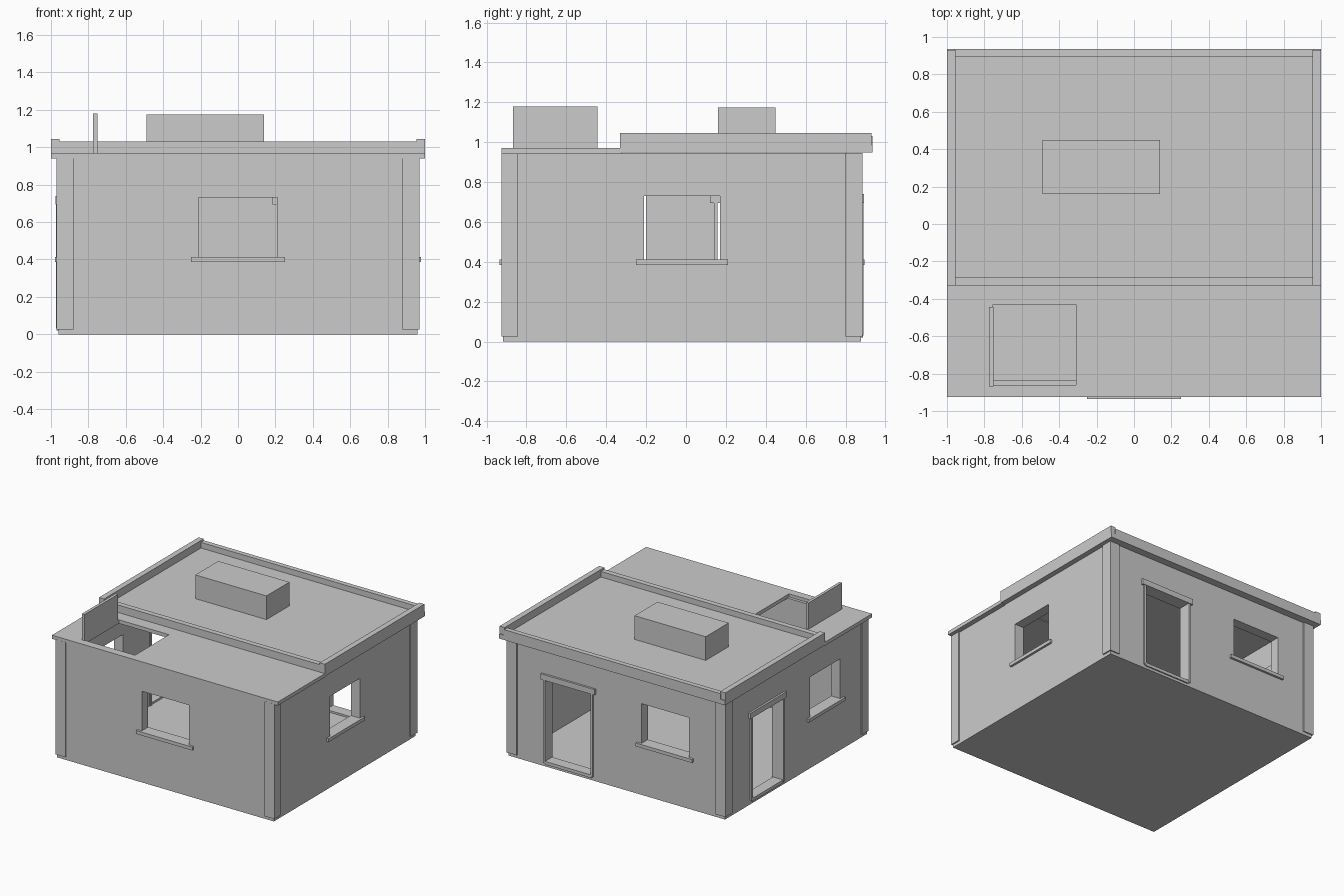
import bpy

old = bpy.data.objects.get("Cube")
if old:
    bpy.data.objects.remove(old, do_unlink=True)

grey = bpy.data.materials.new("plain_grey")
grey.use_nodes = True
colour = (0.6, 0.6, 0.6, 1)
grey.diffuse_color = colour
grey.node_tree.nodes["Principled BSDF"].inputs["Base Color"].default_value = colour


def box(name, xs, ys, zs):
    """Box spanning three ranges."""
    (x0, x1), (y0, y1), (z0, z1) = xs, ys, zs
    ring = [(x0, y0), (x1, y0), (x1, y1), (x0, y1)]
    verts = [(x, y, z) for z in (z0, z1) for x, y in ring]
    sides = [(i, (i + 1) % 4, (i + 1) % 4 + 4, i + 4) for i in range(4)]
    mesh = bpy.data.meshes.new(name)
    mesh.from_pydata(verts, [], [(3, 2, 1, 0), (4, 5, 6, 7)] + sides)
    mesh.materials.append(grey)
    obj = bpy.data.objects.new(name, mesh)
    bpy.context.collection.objects.link(obj)
    return obj


def cut(obj, *ranges):
    """Subtract a box from an object and discard the cutter."""
    cutter = box("cutter", *ranges)
    cutter.hide_render = True
    mod = obj.modifiers.new("cut", "BOOLEAN")
    mod.operation, mod.solver, mod.object = "DIFFERENCE", "EXACT", cutter
    bpy.context.view_layer.update()
    graph = bpy.context.evaluated_depsgraph_get()
    mesh = bpy.data.meshes.new_from_object(obj.evaluated_get(graph))
    obj.modifiers.clear()
    obj.data = mesh
    bpy.data.objects.remove(cutter, do_unlink=True)


# Hollow wall shell with a floor
W, FRONT, BACK, T = 0.96, -0.917, 0.877, 0.08
FLOOR, TOP = 0.03, 0.945
walls = box("walls", (-W, W), (FRONT, BACK), (0, TOP))
cut(walls, (-W + T, W - T), (FRONT + T, BACK - T), (FLOOR, 1.1))


def on_wall(side, along, depth):
    """Ranges across a wall: depth runs from inside (negative) to outside."""
    d0, d1 = depth
    if side == "front":
        return along, (FRONT - d1, FRONT - d0)
    if side == "back":
        return along, (BACK + d0, BACK + d1)
    if side == "left":
        return (W + d0, W + d1), along
    return (-W - d1, -W - d0), along


# Windows with projecting sills
for side, a, b in (("front", -0.21, 0.21), ("left", -0.21, 0.17),
                   ("back", -0.64, -0.22), ("right", -0.58, -0.20)):
    cut(walls, *on_wall(side, (a, b), (-0.12, 0.05)), (0.41, 0.73))
    box(side + "_window_sill",
        *on_wall(side, (a - 0.04, b + 0.04), (-T, 0.018)), (0.385, 0.412))

# Doorways with lintel, jambs and threshold
for side, a, b in (("back", 0.22, 0.63), ("right", 0.155, 0.545)):
    cut(walls, *on_wall(side, (a, b), (-0.12, 0.05)), (FLOOR, 0.71))
    box(side + "_door_lintel",
        *on_wall(side, (a - 0.035, b + 0.035), (-T - 0.01, 0.016)), (0.695, 0.74))
    for end, p, q in (("low", a - 0.015, a + 0.002), ("high", b - 0.002, b + 0.015)):
        box(f"{side}_door_jamb_{end}",
            *on_wall(side, (p, q), (-T - 0.008, 0.012)), (FLOOR, 0.696))
    box(side + "_door_threshold",
        *on_wall(side, (a, b), (-T, 0.01)), (0.02, 0.045))

# Corner posts
for sx, xname in ((-1, "right"), (1, "left")):
    xs = sorted((sx * 0.88, sx * 0.97))
    box("front_post_" + xname, xs, (-0.926, -0.842), (0.025, TOP))
    box("back_post_" + xname, xs, (0.80, 0.886), (0.025, TOP))

# Low front roof with a hatch opening and its raised lid
low_roof = box("front_roof", (-1, 1), (-0.925, -0.32), (0.941, 0.97))
cut(low_roof, (-0.755, -0.31), (-0.86, -0.43), (0.9, 1.1))
box("hatch_lid", (-0.775, -0.752), (-0.868, -0.445), (0.965, 1.18))

# Raised rear roof with parapets
box("rear_roof", (-1, 1), (-0.33, 0.935), (0.947, 0.985))
for sx, xname in ((-1, "right"), (1, "left")):
    box("side_parapet_" + xname, sorted((sx * 0.955, sx)),
        (-0.33, 0.93), (0.98, 1.045))
box("front_parapet", (-0.96, 0.96), (-0.33, -0.287), (0.98, 1.03))
box("back_parapet", (-0.96, 0.96), (0.895, 0.935), (0.98, 1.03))

# Rooftop unit
box("roof_box", (-0.49, 0.14), (0.16, 0.45), (0.98, 1.175))
